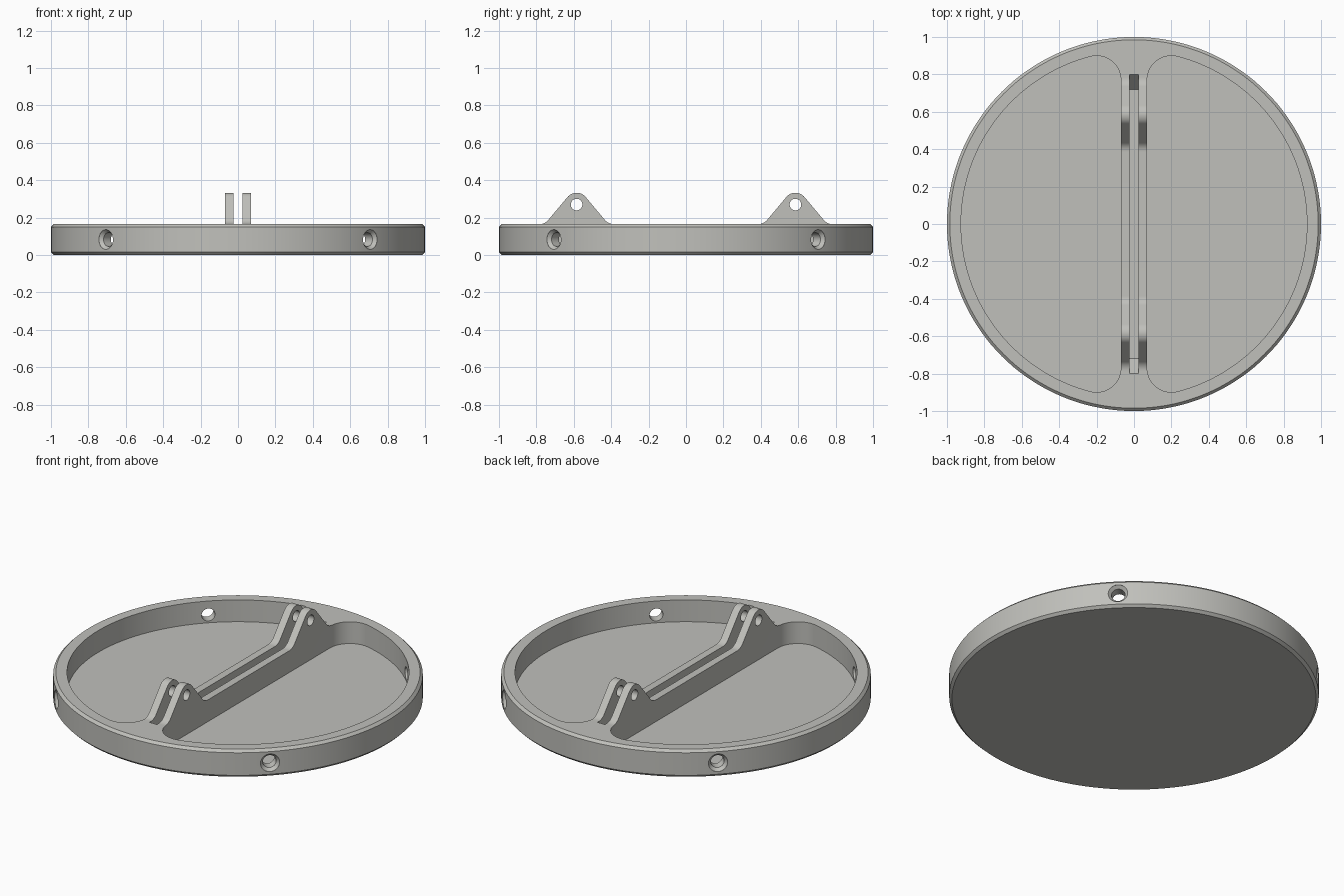
import bpy, bmesh, math
from mathutils import Matrix, Vector

if "Cube" in bpy.data.objects:
    bpy.data.objects.remove(bpy.data.objects["Cube"])

grey = bpy.data.materials.new("warm_grey")
grey.diffuse_color = (0.53, 0.53, 0.50, 1)
grey.use_nodes = True
grey.node_tree.nodes["Principled BSDF"].inputs["Base Color"].default_value = grey.diffuse_color


def loft(name, rings):
    """Closed solid through a list of matching point rings."""
    bm = bmesh.new()
    loops = [[bm.verts.new(p) for p in ring] for ring in rings]
    n = len(loops[0])
    for a, b in zip(loops, loops[1:]):
        for i in range(n):
            j = (i + 1) % n
            bm.faces.new((a[i], a[j], b[j], b[i]))
    bm.faces.new(loops[0])
    bm.faces.new(loops[-1])
    bmesh.ops.recalc_face_normals(bm, faces=bm.faces)
    me = bpy.data.meshes.new(name)
    bm.to_mesh(me)
    bm.free()
    me.materials.append(grey)
    ob = bpy.data.objects.new(name, me)
    bpy.context.collection.objects.link(ob)
    return ob


def arc(cx, cy, r, a0, a1, n):
    return [(cx + r * math.cos(a0 + (a1 - a0) * i / n),
             cy + r * math.sin(a0 + (a1 - a0) * i / n)) for i in range(n + 1)]


def turned(name, stations, n, matrix=Matrix()):
    """Round solid from (radius, height) stations along local z."""
    return loft(name, [[matrix @ Vector((x, y, h))
                        for x, y in arc(0, 0, r, 0, 2 * math.pi, n)[:-1]]
                       for r, h in stations])


def combine(target, tool, operation):
    m = target.modifiers.new("join", 'BOOLEAN')
    m.operation, m.solver, m.object = operation, 'EXACT', tool
    bpy.context.view_layer.objects.active = target
    bpy.ops.object.modifier_apply(modifier=m.name)
    bpy.data.objects.remove(tool)


H = 0.165        # plate height
FLOOR = 0.035    # pocket floor
RIB = 0.07       # half width of central rib
SLOT = 0.025     # half width of slot

# Chamfered round plate
base = turned("round_base", [(0.985, 0), (1, 0.015), (1, H - 0.015), (0.985, H)], 144)

# Hinge ears: rounded top, straight flanks, filleted foot
EAR_Y, EAR_Z, EAR_R, FOOT = 0.585, 0.27, 0.063, 0.2
slope = math.radians(50)
foot_r = (FOOT * math.sin(slope) - (EAR_Z - H) * math.cos(slope) - EAR_R) / (1 - math.cos(slope))
half = [(0, EAR_Z + EAR_R)]
half = arc(0, EAR_Z, EAR_R, math.pi / 2, math.pi / 2 - slope, 8)
half += arc(FOOT, H + foot_r, foot_r, -math.pi / 2 - slope, -math.pi / 2, 8)
half.append((FOOT, 0.1))
outline = half + [(-y, z) for y, z in reversed(half[1:])]
for side in (-1, 1):
    ear = loft("ear", [[(x, side * EAR_Y + y, z) for y, z in outline]
                       for x in (-RIB - 0.02, RIB + 0.02)])
    combine(base, ear, 'UNION')

# Two D-shaped pockets with filleted corners, leaving the rib between
R, f = 0.925, 0.13
fx = RIB + f
fy = math.sqrt((R - f) ** 2 - fx ** 2)
a = math.atan2(fy, fx)
pocket = (arc(0, 0, R, -a, a, 72) + arc(fx, fy, f, a, math.pi, 14)[1:]
          + arc(fx, -fy, f, math.pi, 2 * math.pi - a, 14)[:-1])
for side in (-1, 1):
    cut = loft("pocket_cut", [[(side * x, y, z) for x, y in pocket] for z in (FLOOR, 0.5)])
    combine(base, cut, 'DIFFERENCE')

# Slot with ramped ends along the rib
slot = [(-0.72, 0.075), (0.72, 0.075), (0.8, H), (0.8, 0.5), (-0.8, 0.5), (-0.8, H)]
combine(base, loft("slot_cut", [[(x, y, z) for y, z in slot] for x in (-SLOT, SLOT)]),
        'DIFFERENCE')

# Pin holes through the ears
for side in (-1, 1):
    m = Matrix.Translation((0, side * EAR_Y, EAR_Z)) @ Matrix.Rotation(math.pi / 2, 4, 'Y')
    combine(base, turned("pin_cut", [(0.031, -0.2), (0.031, 0.2)], 32, m), 'DIFFERENCE')

# Four countersunk radial holes through the rim
for k in range(4):
    m = (Matrix.Translation((0, 0, 0.083)) @ Matrix.Rotation(math.pi / 4 + k * math.pi / 2, 4, 'Z')
         @ Matrix.Rotation(math.pi / 2, 4, 'Y'))
    combine(base, turned("screw_cut", [(0.037, 0.85), (0.037, 0.98), (0.053, 0.998),
                                       (0.053, 1.05)], 32, m), 'DIFFERENCE')

# Smooth curved walls, crisp edges
bpy.ops.object.select_all(action='DESELECT')
base.select_set(True)
bpy.context.view_layer.objects.active = base
bpy.ops.object.shade_smooth_by_angle(angle=math.radians(25))
